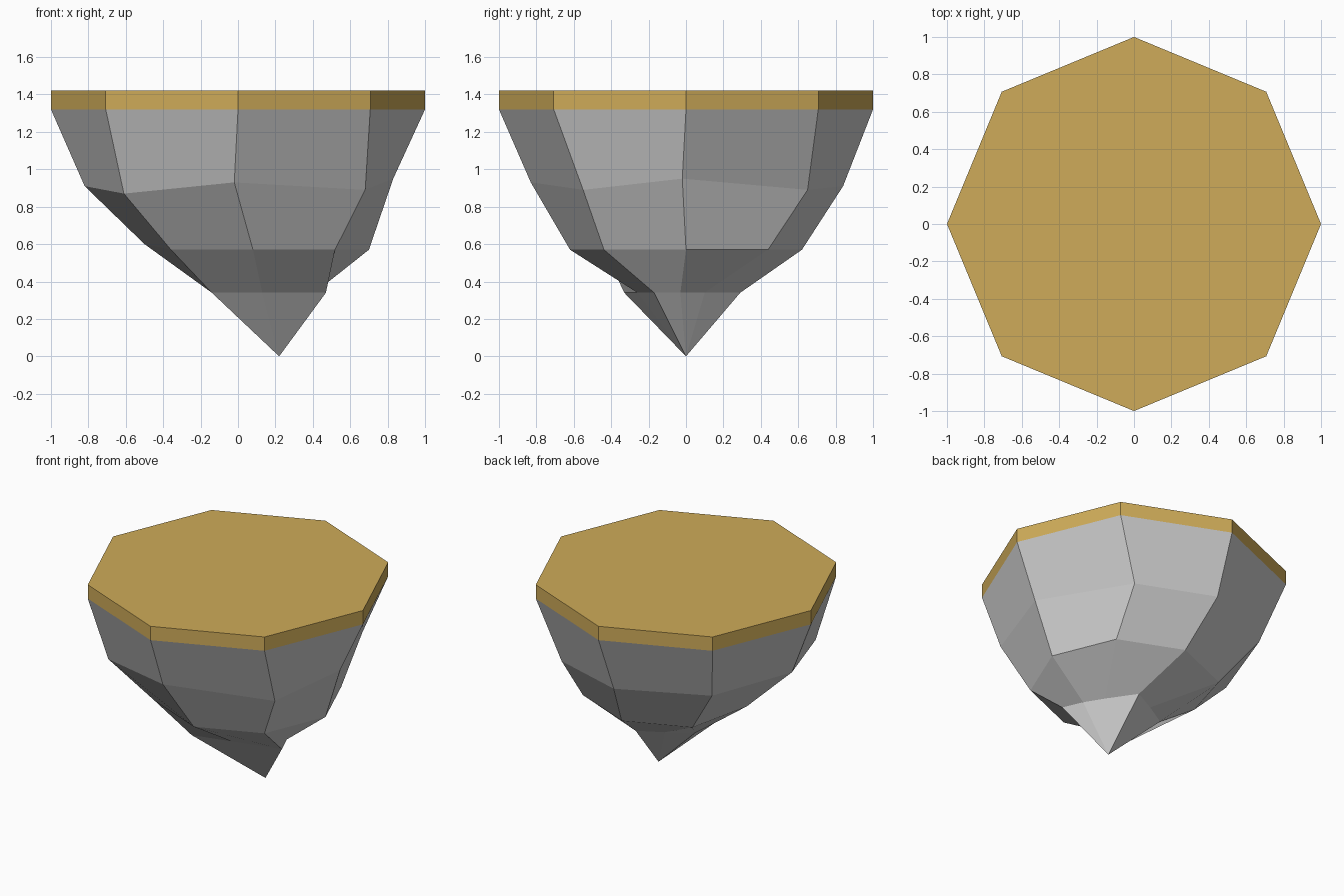
import bpy, bmesh
from math import cos, sin, pi

if "Cube" in bpy.data.objects:
    bpy.data.objects.remove(bpy.data.objects["Cube"])


def circle(cx, r, z):
    return [(cx + r * cos(i * pi / 4), r * sin(i * pi / 4), z) for i in range(8)]


def loft(name, rings, tip=None):
    """Skin matching eight-point rings, listed top to bottom, with caps or a tip."""
    bm = bmesh.new()
    loops = [[bm.verts.new(p) for p in ring] for ring in rings]
    for a, b in zip(loops, loops[1:]):
        for i in range(8):
            j = (i + 1) % 8
            bm.faces.new((a[i], b[i], b[j], a[j]))
    bm.faces.new(loops[0])
    last = loops[-1]
    if tip:
        t = bm.verts.new(tip)
        for i in range(8):
            bm.faces.new((last[i], t, last[(i + 1) % 8]))
    else:
        bm.faces.new(last[::-1])
    bmesh.ops.recalc_face_normals(bm, faces=bm.faces)
    mesh = bpy.data.meshes.new(name)
    bm.to_mesh(mesh)
    bm.free()
    obj = bpy.data.objects.new(name, mesh)
    bpy.context.collection.objects.link(obj)
    return obj


# Rock body: regular rim, uneven belly, offset waist, ragged base of the point
belly = [(.83, -.02, .95), (.54, .65, .89), (-.01, .84, .91), (-.60, .56, .91),
         (-.82, -.04, .91), (-.61, -.61, .87), (-.02, -.83, .93), (.68, -.55, .89)]
waist = circle(.08, .62, .57)
waist[4] = (-.50, .02, .60)
point = [(x, y, .34) for x, y in
         [(.41, -.03), (.33, .10), (.20, .29), (.03, .20),
          (-.14, .10), (-.14, -.33), (.13, -.26), (.47, -.17)]]
loft("rock", [circle(0, 1, 1.32), belly, waist, point], tip=(.22, 0, 0))

# Sandy top slab
slab = loft("top_slab", [circle(0, 1, 1.42), circle(0, 1, 1.32)])
sand = bpy.data.materials.new("sand")
sand.diffuse_color = (.62, .41, .10, 1)
sand.use_nodes = True
sand.node_tree.nodes["Principled BSDF"].inputs["Base Color"].default_value = sand.diffuse_color
slab.data.materials.append(sand)
